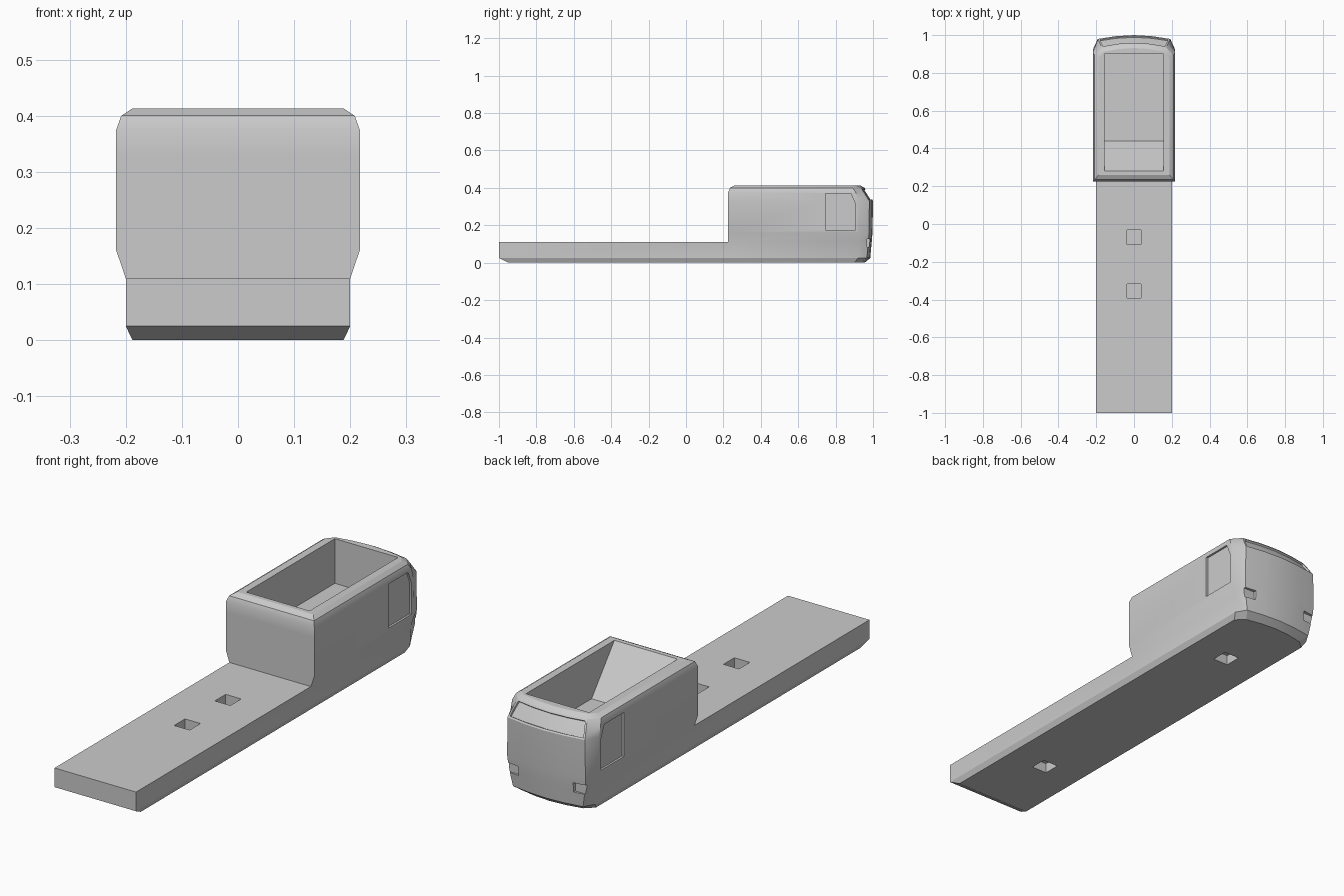
import bpy, bmesh, math

if "Cube" in bpy.data.objects:
    bpy.data.objects.remove(bpy.data.objects["Cube"], do_unlink=True)

grey = bpy.data.materials.new("light_grey")
grey.use_nodes = True
colour = (0.6, 0.6, 0.6, 1)
grey.diffuse_color = colour
grey.node_tree.nodes["Principled BSDF"].inputs["Base Color"].default_value = colour


def finish(bm, name):
    bmesh.ops.recalc_face_normals(bm, faces=bm.faces)
    mesh = bpy.data.meshes.new(name)
    bm.to_mesh(mesh)
    bm.free()
    mesh.materials.append(grey)
    obj = bpy.data.objects.new(name, mesh)
    bpy.context.collection.objects.link(obj)
    return obj


CAB = 0.225   # front wall of the cab

# Body levels: z, half width, front y, side end y, nose corner x, nose corner y, nose tip y
levels = [
    (0.0, 0.188, -0.95, 0.90, 0.15, 0.935, 0.955),
    (0.025, 0.20, -1.0, 0.92, 0.172, 0.967, 0.985),
    (0.11, 0.20, -1.0, 0.925, 0.188, 0.975, 0.993),
    (0.11, 0.20, CAB, 0.925, 0.188, 0.975, 0.993),
    (0.16, 0.217, CAB, 0.925, 0.192, 0.979, 0.997),
    (0.33, 0.217, CAB, 0.92, 0.19, 0.98, 1.0),
    (0.375, 0.217, CAB, 0.908, 0.178, 0.952, 0.972),
    (0.40, 0.208, 0.235, 0.892, 0.17, 0.935, 0.955),
    (0.413, 0.188, 0.26, 0.88, 0.16, 0.912, 0.932),
]


def outline(w, front, side, nx, ny, tip):
    half = [(w, front), (w, max(front, CAB)), (w, side), (nx, ny),
            (nx / 2, ny + (tip - ny) * 0.72)]
    return half + [(0, tip)] + [(-x, y) for x, y in reversed(half)]


# Body: stacked outlines joined into one shell
bm = bmesh.new()
rings = [[bm.verts.new((x, y, z)) for x, y in outline(*rest)] for z, *rest in levels]
count = len(rings[0])
screen = []
for i, (low, high) in enumerate(zip(rings, rings[1:])):
    for j in range(count):
        k = (j + 1) % count
        face = bm.faces.new((low[j], low[k], high[k], high[j]))
        if i in (5, 6) and 3 <= j <= 6:
            screen.append(face)
bm.faces.new(list(reversed(rings[0])))
bm.faces.new(rings[-1])
bmesh.ops.recalc_face_normals(bm, faces=bm.faces)

# Recessed windscreen
bmesh.ops.inset_region(bm, faces=screen, thickness=0.008, use_even_offset=True)
bmesh.ops.inset_region(bm, faces=screen, thickness=0.001, depth=-0.008)
bmesh.ops.remove_doubles(bm, verts=bm.verts, dist=0.0001)
body = finish(bm, "tram_body")

# Cutter holding every opening
bm = bmesh.new()


def prism(profile, x0, x1):
    a = [bm.verts.new((x0, y, z)) for y, z in profile]
    b = [bm.verts.new((x1, y, z)) for y, z in profile]
    n = len(a)
    bm.faces.new(a)
    bm.faces.new(list(reversed(b)))
    for i in range(n):
        j = (i + 1) % n
        bm.faces.new((a[i], b[i], b[j], a[j]))


def box(x0, x1, y0, y1, z0, z1):
    prism([(y0, z0), (y1, z0), (y1, z1), (y0, z1)], x0, x1)


# Open cargo well with a sloping front wall
prism([(0.265, 0.432), (0.44, 0.215), (0.90, 0.215), (0.90, 0.432)], -0.155, 0.155)

# Side windows and rear lamps
window = [(0.745, 0.175), (0.905, 0.175), (0.905, 0.315), (0.882, 0.37), (0.745, 0.37)]
for s in (-1, 1):
    prism(window, s * 0.208, s * 0.26)
    box(s * 0.135, s * 0.198, 0.968, 1.05, 0.085, 0.128)

# Square sockets in the deck and the underside
R = 0.038
for y in (-0.07, -0.355):
    box(-R, R, y - R, y + R, 0.06, 0.15)
for y in (-0.6, 0.62):
    box(-R, R, y - R, y + R, -0.05, 0.045)

cutter = finish(bm, "opening_cutter")
cutter.hide_render = True

# Cut the openings and shade
bpy.context.view_layer.objects.active = body
for obj in bpy.context.selected_objects:
    obj.select_set(False)
body.select_set(True)
cut = body.modifiers.new("openings", "BOOLEAN")
cut.operation = "DIFFERENCE"
cut.solver = "EXACT"
cut.object = cutter
bpy.ops.object.modifier_apply(modifier=cut.name)
bpy.data.objects.remove(cutter, do_unlink=True)
bpy.ops.object.shade_smooth_by_angle(angle=math.radians(25))
